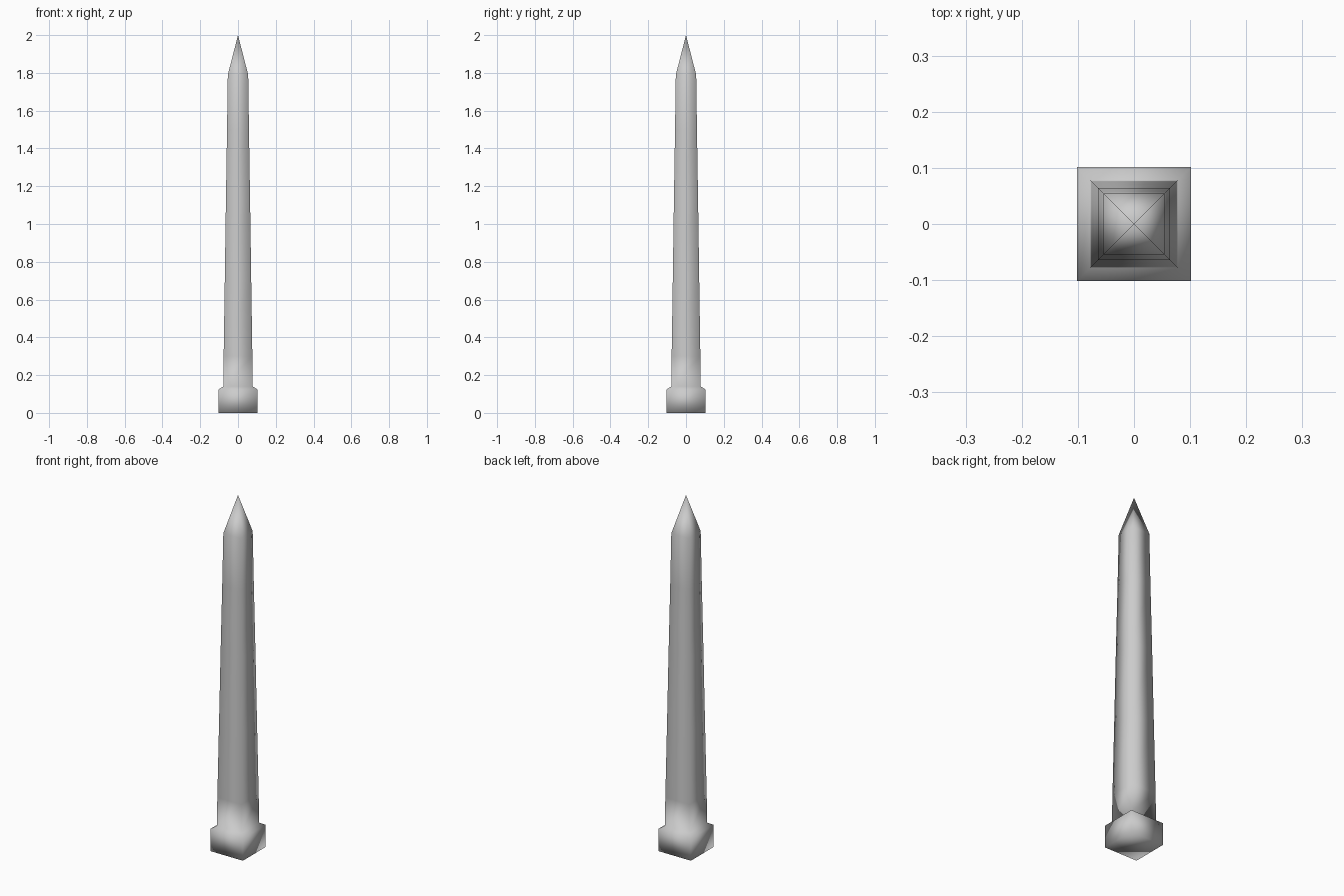
import bpy
import bmesh

cube = bpy.data.objects.get("Cube")
if cube:
    bpy.data.objects.remove(cube, do_unlink=True)

# Weathered stone
stone = bpy.data.materials.new("grey_stone")
stone.use_nodes = True
colour = (0.6, 0.6, 0.6, 1)
stone.diffuse_color = colour
stone.node_tree.nodes["Principled BSDF"].inputs["Base Color"].default_value = colour

# Square rings as (half width, height): plinth, sloped ledge, tapering shaft
rings = [(0.102, 0), (0.102, 0.125), (0.078, 0.14), (0.076, 0.3),
         (0.07, 0.7), (0.064, 1.12), (0.058, 1.5), (0.054, 1.79)]
corners = [(-1, -1), (1, -1), (1, 1), (-1, 1)]

bm = bmesh.new()
loops = [[bm.verts.new((x * half, y * half, z)) for x, y in corners]
         for half, z in rings]
bm.faces.new(reversed(loops[0]))
for low, high in zip(loops, loops[1:]):
    for i in range(4):
        j = (i + 1) % 4
        bm.faces.new((low[i], low[j], high[j], high[i]))

# Pointed cap
tip = bm.verts.new((0, 0, 2))
for i in range(4):
    bm.faces.new((loops[-1][i], loops[-1][(i + 1) % 4], tip))

# Soft shading runs over every edge
for face in bm.faces:
    face.smooth = True
bmesh.ops.recalc_face_normals(bm, faces=bm.faces)

mesh = bpy.data.meshes.new("obelisk")
bm.to_mesh(mesh)
bm.free()
mesh.materials.append(stone)
bpy.context.collection.objects.link(bpy.data.objects.new("obelisk", mesh))
